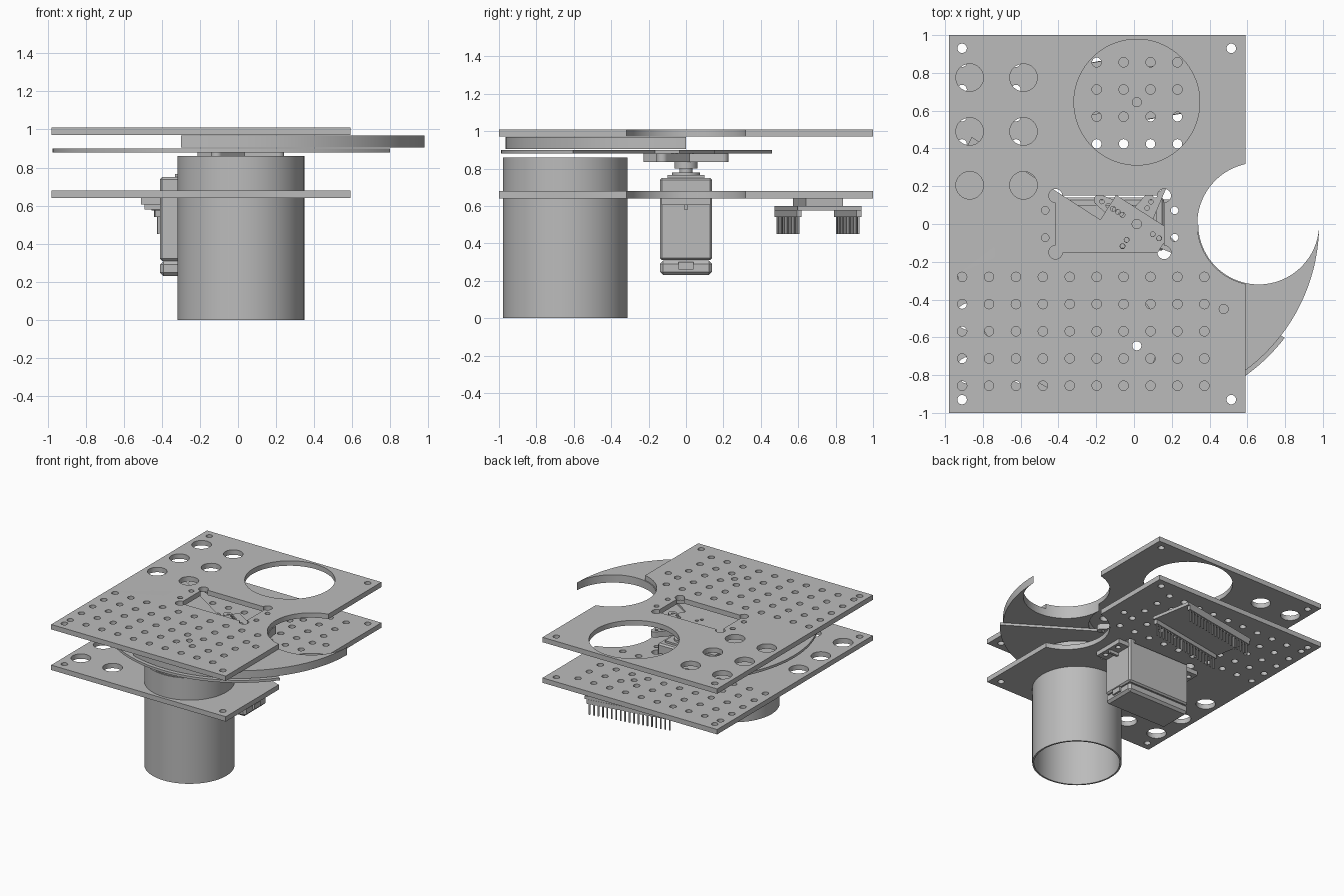
import bpy, bmesh, math
from math import cos, sin, radians, acos, degrees
from mathutils import Matrix, Vector

if "Cube" in bpy.data.objects:
    bpy.data.objects.remove(bpy.data.objects["Cube"])

grey = bpy.data.materials.new("plain grey")
grey.use_nodes = True
grey.diffuse_color = (0.5, 0.5, 0.5, 1)
grey.node_tree.nodes["Principled BSDF"].inputs["Base Color"].default_value = (0.5, 0.5, 0.5, 1)

AX = 0.015          # x of the turning axis
RING = 0.645        # distance of the pockets from the axis
TURN = -32.7        # angle of the rotor


def arc(cx, cy, r, a0, a1, n=48):
    steps = [radians(a0 + (a1 - a0) * i / n) for i in range(n + 1)]
    return [(cx + r * cos(a), cy + r * sin(a)) for a in steps]


def circle(cx, cy, r, n=24):
    return arc(cx, cy, r, 0, 360, n)[:-1]


def finish(name, mesh, smooth=False):
    mesh.materials.clear()
    mesh.materials.append(grey)
    ob = bpy.data.objects.new(name, mesh)
    bpy.context.collection.objects.link(ob)
    if smooth:
        bpy.ops.object.select_all(action="DESELECT")
        ob.select_set(True)
        bpy.context.view_layer.objects.active = ob
        bpy.ops.object.shade_smooth_by_angle(angle=radians(30))
    return ob


def sheet(name, loops, z0, z1, turn=0, cx=0):
    """Flat sheet from an outline followed by its holes."""
    cu = bpy.data.curves.new(name, "CURVE")
    cu.dimensions = "2D"
    cu.fill_mode = "BOTH"
    cu.extrude = (z1 - z0) / 2
    for loop in loops:
        sp = cu.splines.new("POLY")
        sp.points.add(len(loop) - 1)
        for p, (x, y) in zip(sp.points, loop):
            p.co = (x, y, 0, 1)
        sp.use_cyclic_u = True
    tmp = bpy.data.objects.new(name + "_outline", cu)
    bpy.context.collection.objects.link(tmp)
    dg = bpy.context.evaluated_depsgraph_get()
    mesh = bpy.data.meshes.new_from_object(tmp.evaluated_get(dg))
    bpy.data.objects.remove(tmp)
    bm = bmesh.new()
    bm.from_mesh(mesh)
    bmesh.ops.remove_doubles(bm, verts=bm.verts, dist=0.00001)
    bmesh.ops.recalc_face_normals(bm, faces=bm.faces)
    bm.transform(Matrix.Translation((cx, 0, (z0 + z1) / 2)) @ Matrix.Rotation(radians(turn), 4, "Z"))
    bm.to_mesh(mesh)
    bm.free()
    return finish(name, mesh, True)


def boxes(name, items, place=Matrix(), bevel=0):
    """Boxes given as (x0, x1, y0, y1, z0, z1) in one object."""
    bm = bmesh.new()
    for x0, x1, y0, y1, z0, z1 in items:
        mid = Vector((x0 + x1, y0 + y1, z0 + z1)) / 2
        size = Matrix.Diagonal((x1 - x0, y1 - y0, z1 - z0, 1))
        bmesh.ops.create_cube(bm, size=1, matrix=place @ Matrix.Translation(mid) @ size)
    if bevel:
        bmesh.ops.bevel(bm, geom=bm.edges[:], offset=bevel, segments=1, affect="EDGES")
    mesh = bpy.data.meshes.new(name)
    bm.to_mesh(mesh)
    bm.free()
    return finish(name, mesh)


def post(name, x, y, r, z0, z1):
    return sheet(name, [circle(x, y, r, 32)], z0, z1)


# The two deck plates share one layout, mirrored front to back
def deck(name, s, z0, z1, extra):
    r = 0.325
    a = degrees(acos((0.59 - 0.66) / r))
    outline = [(-0.98, -1), (0.59, -1)] + arc(0.66, 0, r, 360 - a, a) + [(0.59, 1), (-0.98, 1)]
    loops = [outline, circle(AX, s * RING, 0.333, 72)]
    for x in (-0.91, 0.515):
        loops += [circle(x, y, 0.025) for y in (-0.93, 0.93)]
    for x in (-0.87, -0.585):
        loops += [circle(x, s * y, 0.073, 32) for y in (0.775, 0.49, 0.205)]
    for i in range(10):
        loops += [circle(-0.91 + 0.1425 * i, -s * (0.28 + 0.144 * j), 0.025) for j in range(5)]
    for x in (-0.47, 0.215):
        loops += [circle(x, y, 0.02) for y in (-0.072, 0.072)]
    loops += [circle(x, -s * y, 0.024) for x, y in extra]
    # slot with relieved corners
    slot = []
    for x, y, start in ((0.16, 0.15, -90), (-0.415, 0.15, 0), (-0.415, -0.15, 90), (0.16, -0.15, 180)):
        slot += arc(x, y, 0.036, start, start + 270, 18)
    loops.append(slot)
    sheet(name, loops, z0, z1)


deck("top_plate", 1, 0.97, 1.01, [(AX, RING), (0.475, 0.45)])
deck("lower_plate", -1, 0.64, 0.68, [(AX, RING), (0.475, 0.45)])

# Drop tube
sheet("drop_tube", [circle(AX, -RING, 0.333, 72), circle(AX, -RING, 0.32, 72)], 0, 0.86)

# Rotor: thin half disc with a mounting tab
half = arc(0, 0, 0.988, 184.9, 355.1, 72)
tab = [(0.175, -0.085), (0.175, 0.07), (-0.175, 0.07), (-0.175, -0.085)]
holes = [circle(0, 0, 0.025)]
holes += [circle(-d, 0, 0.013, 12) for d in (0.09, 0.12, 0.15)]
holes += [circle(d, 0, 0.013, 12) for d in (0.1, 0.14)]
holes += [circle(0, -d, 0.013, 12) for d in (0.1, 0.14)]
holes += [circle(RING * cos(radians(-90 - TURN)), RING * sin(radians(-90 - TURN)), 0.024)]
sheet("rotor_disc", [half + tab] + holes, 0.88, 0.90, TURN, AX)

# Rotor: thick pusher with a round pocket at each end
END = -109
ex, ey = RING * cos(radians(END)), RING * sin(radians(END))
pusher = arc(0, 0, 0.965, END, 0, 64)[:-1]
pusher += arc(RING, 0, 0.32, 0, -180)[:-1]
pusher += arc(0, 0, 0.325, 0, END, 32)[:-1]
pusher += arc(ex, ey, 0.32, END + 180, END)[:-1]
sheet("rotor_pusher", [pusher], 0.905, 0.968, 0, AX)

# Cross-shaped horn under the rotor
cross = []
for k in range(4):
    a = radians(90 * k)
    for x, y in [(0.06, -0.06)] + arc(0.235, 0, 0.03, -90, 90, 12):
        cross.append((x * cos(a) - y * sin(a), x * sin(a) + y * cos(a)))
pins = [circle(d * cos(radians(q)), d * sin(radians(q)), 0.012, 12)
        for q in (0, 90, 180, 270) for d in (0.1, 0.14, 0.18, 0.22)]
sheet("horn", [cross] + pins, 0.835, 0.88, TURN, AX)
post("horn_hub", AX, 0, 0.062, 0.80, 0.835)
post("output_shaft", AX, 0, 0.035, 0.76, 0.80)

# Servo motor hanging in the lower slot
boxes("servo_body", [(-0.41, 0.16, -0.14, 0.14, 0.31, 0.75)], bevel=0.012)
boxes("servo_base", [(-0.41, 0.16, -0.14, 0.14, 0.23, 0.308)], bevel=0.018)
boxes("servo_cap", [(-0.33, 0.12, -0.1, 0.1, 0.745, 0.765)])
post("servo_collar", AX, 0, 0.075, 0.76, 0.78)
boxes("cable_socket", [(0.15, 0.175, -0.04, 0.04, 0.26, 0.30)])
for name, x0, x1 in (("left_ear", 0.15, 0.255), ("right_ear", -0.51, -0.40)):
    xm = 0.215 if x0 > 0 else -0.47
    ear = [(x0, -0.13), (x1, -0.13), (x1, 0.13), (x0, 0.13)]
    sheet(name, [ear] + [circle(xm, y, 0.02) for y in (-0.072, 0.072)], 0.605, 0.64)
boxes("ear_ribs", [(0.15, 0.24, -0.01, 0.01, 0.58, 0.605), (-0.49, -0.40, -0.01, 0.01, 0.58, 0.605)])

# Controller board with two pin rows under the lower plate
place = Matrix.Translation((-0.07, 0.705, 0)) @ Matrix.Rotation(radians(10), 4, "Z")
boxes("controller_board", [(-0.36, 0.36, -0.173, 0.173, 0.575, 0.60)], place)
boxes("controller_chip", [(-0.2, 0.2, -0.1, 0.1, 0.60, 0.64)], place)
rows = (-0.162, 0.162)
boxes("pin_headers", [(-0.345, 0.345, y - 0.013, y + 0.013, 0.54, 0.575) for y in rows], place)
boxes("header_pins", [(x - 0.005, x + 0.005, y - 0.005, y + 0.005, 0.45, 0.54)
                      for y in rows for x in [0.0362 * (i - 9) for i in range(19)]], place)
